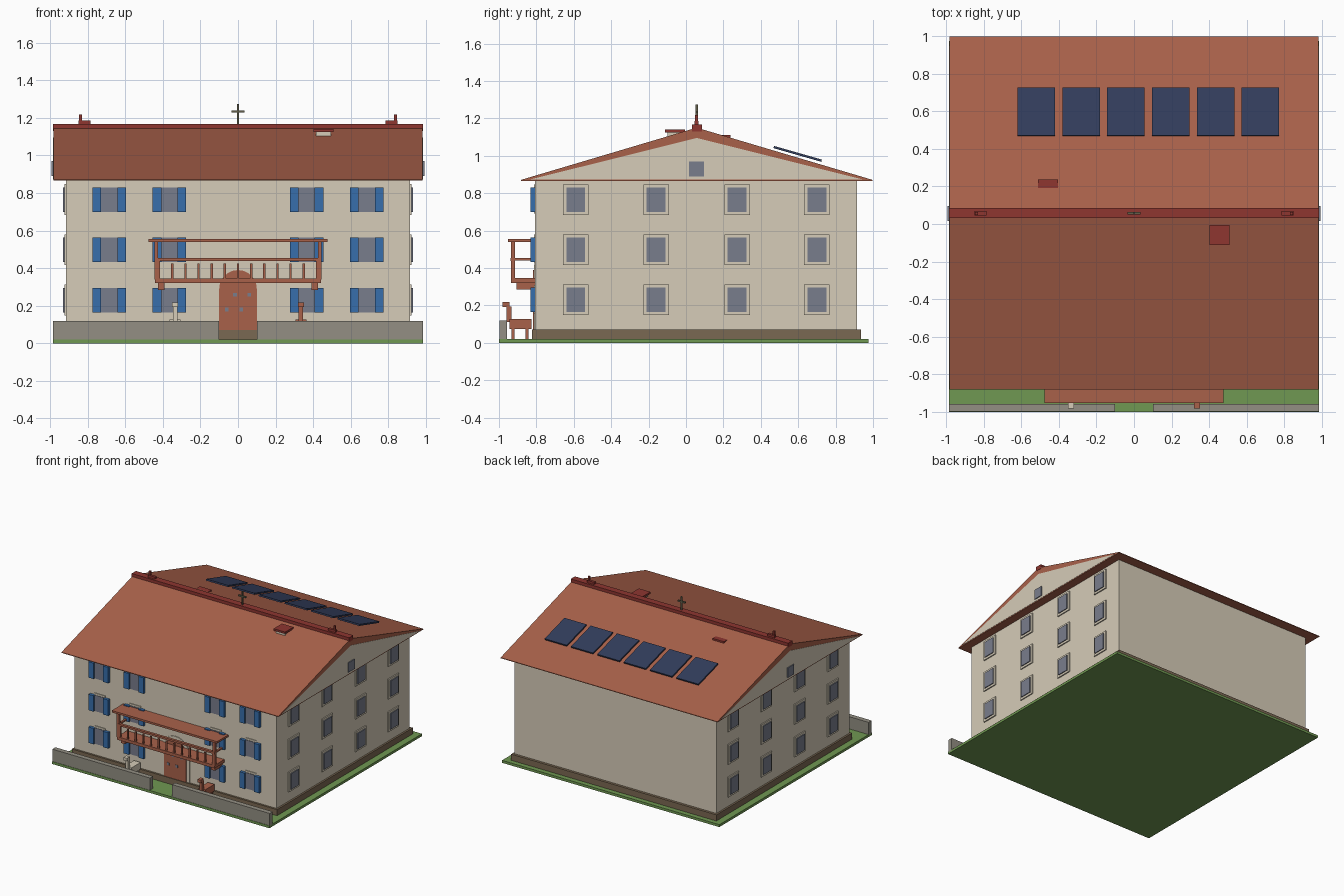
import bpy, bmesh, math

if "Cube" in bpy.data.objects:
    bpy.data.objects.remove(bpy.data.objects["Cube"])


def material(name, rgb):
    m = bpy.data.materials.new(name)
    lin = [((c / 255 + 0.055) / 1.055) ** 2.4 for c in rgb]
    m.diffuse_color = (*lin, 1)
    m.use_nodes = True
    m.node_tree.nodes["Principled BSDF"].inputs["Base Color"].default_value = m.diffuse_color
    return m


CREAM = material("cream plaster", (214, 204, 184))
TILE = material("terracotta", (169, 97, 74))
RED = material("dark red", (142, 54, 48))
BLUE = material("shutter blue", (55, 110, 172))
GLASS = material("window grey", (121, 125, 140))
NAVY = material("panel navy", (50, 61, 92))
GREEN = material("grass green", (112, 152, 82))
STONE = material("stone grey", (147, 143, 131))
BROWN = material("plinth brown", (122, 104, 82))
OLIVE = material("dark olive", (98, 95, 74))


def finish(name, bm, mat):
    bmesh.ops.recalc_face_normals(bm, faces=bm.faces)
    me = bpy.data.meshes.new(name)
    bm.to_mesh(me)
    bm.free()
    me.materials.append(mat)
    ob = bpy.data.objects.new(name, me)
    bpy.context.collection.objects.link(ob)
    return ob


def boxes(name, mat, *ranges):
    """One object of boxes, each given as x0, x1, y0, y1, z0, z1."""
    bm = bmesh.new()
    for x0, x1, y0, y1, z0, z1 in ranges:
        vs = bmesh.ops.create_cube(bm, size=1)["verts"]
        for v in vs:
            v.co = (x1 if v.co.x > 0 else x0, y1 if v.co.y > 0 else y0,
                    z1 if v.co.z > 0 else z0)
    return finish(name, bm, mat)


def prism(name, mat, pts, axis, a, b):
    """Extrude a profile along x (points are y, z) or y (points are x, z)."""
    bm = bmesh.new()
    place = (lambda p, t: (t, *p)) if axis == "x" else (lambda p, t: (p[0], t, p[1]))
    face = bm.faces.new([bm.verts.new(place(p, a)) for p in pts])
    new = bmesh.ops.extrude_face_region(bm, geom=[face])["geom"]
    for v in new:
        if isinstance(v, bmesh.types.BMVert):
            v.co["xyz".index(axis)] = b
    return finish(name, bm, mat)


# Ground, plinth, walls and garden wall
boxes("lawn", GREEN, (-.985, .985, -1, .975, 0, .02))
boxes("plinth", BROWN, (-.93, .93, -.823, .935, .02, .07))
boxes("house_walls", CREAM, (-.915, .915, -.807, .914, .02, .868))
boxes("garden_wall", STONE, (-.985, -.1, -.997, -.957, .015, .12),
      (.1, .985, -.997, -.957, .015, .12))

# Roof with plastered gables
RY = .057
prism("roof", TILE, [(-.882, .866), (-.882, .871), (RY, 1.15), (.997, .871), (.997, .866)],
      "x", -.983, .983)
for s, side in ((-1, "left"), (1, "right")):
    prism(side + "_gable", CREAM, [(RY - .89, .873), (RY, 1.095), (RY + .89, .873)],
          "x", s * .98, s * .985)
    boxes(side + "_gable_window", GLASS,
          (*sorted((s * .98, s * .992)), RY - .04, RY + .04, .89, .97))
    # Ridge finials
    boxes(side + "_finial", RED,
          (s * .818 - .032, s * .818 + .032, RY - .011, RY + .011, 1.16, 1.185),
          (s * .838 - .007, s * .838 + .007, RY - .008, RY + .008, 1.18, 1.218))
boxes("ridge_cap", RED, (-.985, .985, RY - .026, RY + .028, 1.13, 1.167))
boxes("roof_cross", OLIVE, (-.006, .006, RY - .006, RY + .006, 1.16, 1.275),
      (-.034, .034, RY - .006, RY + .006, 1.228, 1.24))

# Chimneys
boxes("front_chimney", CREAM, (.415, .495, -.1, -.025, 1.08, 1.126))
boxes("front_chimney_cap", RED, (.402, .507, -.113, -.005, 1.125, 1.141))
boxes("rear_chimney_cap", RED, (-.511, -.405, .127, .237, 1.095, 1.11))

# Solar panels
for i in range(6):
    ob = boxes("solar_panel", NAVY, (-.1, .1, -.133, .133, -.006, .006))
    ob.location = (-.52 + i * .2385, .597, 1.01)
    ob.rotation_euler.x = -math.atan(.285)

# Windows: frame, pane and, on the front, shutters
ROWS = (.23, .498, .765)
frames, panes, shutters = [], [], []
for z in ROWS:
    for x in (-.685, -.365, .365, .685):
        frames.append((x - .05, x + .05, -.813, -.8, z - .075, z + .08))
        panes.append((x - .043, x + .043, -.817, -.8, z - .065, z + .065))
        for s in (-1, 1):
            c = x + s * .066
            shutters.append((c - .023, c + .023, -.831, -.8, z - .065, z + .065))
    for y in (-.59, -.16, .273, .7):
        for s in (-1, 1):
            frames.append((*sorted((s * .9, s * .924)), y - .068, y + .068, z - .082, z + .082))
            panes.append((*sorted((s * .9, s * .931)), y - .05, y + .05, z - .065, z + .065))
boxes("window_frames", CREAM, *frames)
boxes("window_panes", GLASS, *panes)
boxes("shutters", BLUE, *shutters)


# Arched front door
def arch(r, spring):
    arc = [(r * math.cos(t * math.pi / 12), spring + r * math.sin(t * math.pi / 12))
           for t in range(13)]
    return [(r, .02)] + arc + [(-r, .02)]


prism("door_surround", CREAM, arch(.128, .29), "y", -.812, -.8)
prism("front_door", TILE, arch(.1, .29), "y", -.818, -.8)
boxes("door_lights", GLASS, *[(x - .01, x + .01, -.821, -.81, z - .01, z + .01)
                              for x, z in ((-.016, .258), (.06, .258), (-.06, .18), (.017, .18))])

# Balcony with posts, rails, balusters and canopy
boxes("balcony_floor", TILE, (-.442, .442, -.935, -.8, .32, .345))
boxes("balcony_canopy", TILE, (-.477, .477, -.953, -.8, .54, .556))
rails = [(-.445, .445, -.937, -.915, .437, .453)]
posts, beams = [], []
for s in (-1, 1):
    c = s * .435
    posts.append((c - .01, c + .01, -.935, -.914, .34, .545))
    rails.append((c - .008, c + .008, -.92, -.8, .44, .452))
    c = s * .408
    beams.append((c - .017, c + .017, -.905, -.8, .285, .325))
boxes("balcony_posts", TILE, *posts)
boxes("balcony_rails", TILE, *rails)
boxes("balcony_beams", TILE, *beams)
boxes("balusters", TILE, *[(i * .07 - .006, i * .07 + .006, -.931, -.919, .34, .44 if abs(i) == 6 else .425)
                           for i in range(-6, 7)])

# Two standing animals in the front garden
for name, mat, x in (("pale_animal", CREAM, -.335), ("brown_animal", TILE, .335)):
    parts = [(x - .03, x + .03, -.945, -.825, .073, .128),
             (x - .012, x + .012, -.96, -.934, .11, .195),
             (x - .015, x + .015, -.982, -.944, .192, .217)]
    for dx in (-.022, .022):
        for y in (-.925, -.85):
            parts.append((x + dx - .007, x + dx + .007, y - .007, y + .007, .02, .08))
    boxes(name, mat, *parts)
